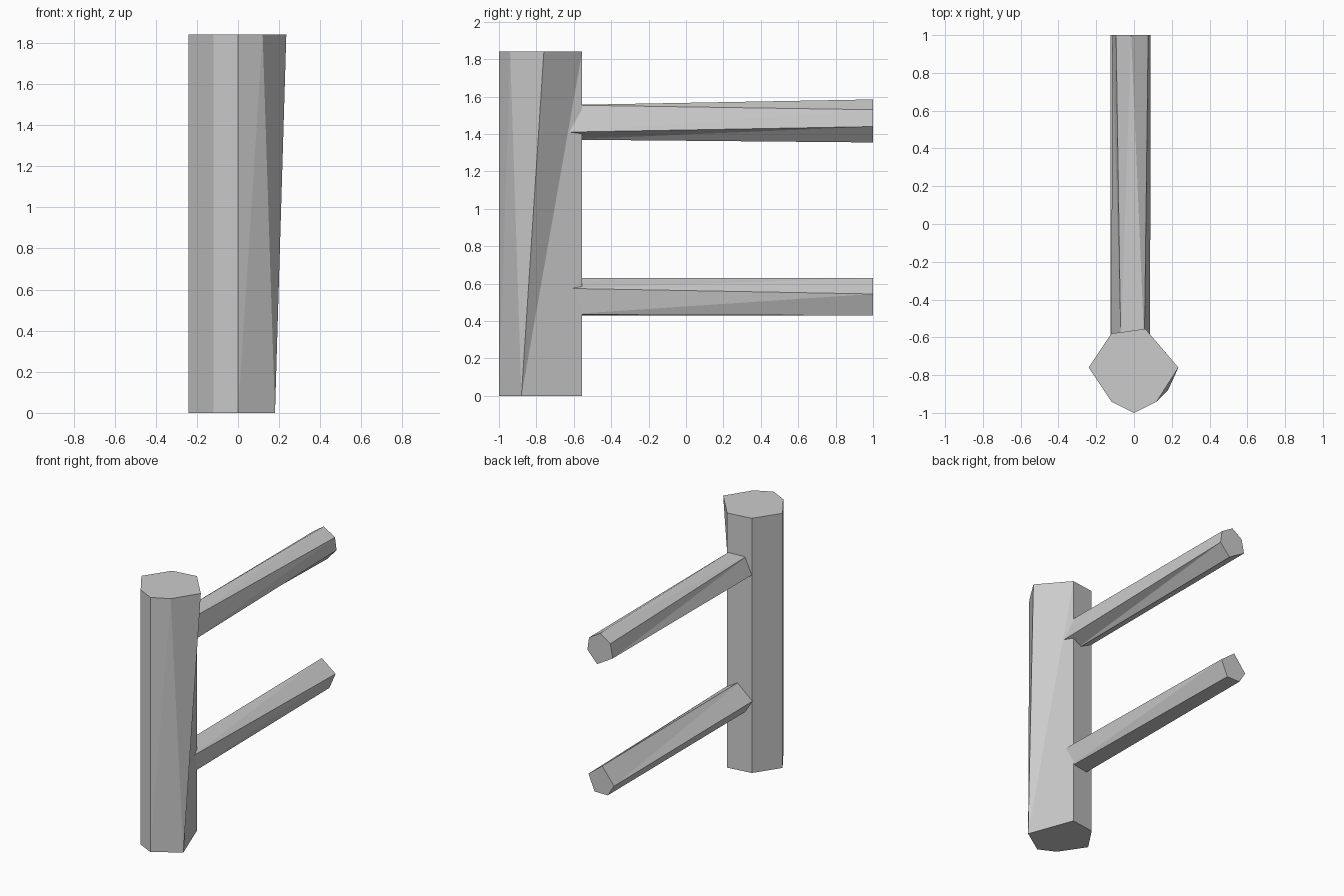
import bpy, bmesh

if "Cube" in bpy.data.objects:
    bpy.data.objects.remove(bpy.data.objects["Cube"])


def loft(name, ring_a, ring_b):
    """Closed low-poly solid between two rings of equal count."""
    bm = bmesh.new()
    a = [bm.verts.new(p) for p in ring_a]
    b = [bm.verts.new(p) for p in ring_b]
    n = len(a)
    for i in range(n):
        j = (i + 1) % n
        if ring_a[i] != ring_a[j]:
            bm.faces.new((a[i], a[j], b[j]))
        if ring_b[i] != ring_b[j]:
            bm.faces.new((a[i], b[j], b[i]))
    bm.faces.new(a)
    bm.faces.new(b)
    # repeated ring points collapse to one corner
    bmesh.ops.remove_doubles(bm, verts=bm.verts, dist=0.0005)
    bmesh.ops.recalc_face_normals(bm, faces=bm.faces)
    mesh = bpy.data.meshes.new(name)
    bm.to_mesh(mesh)
    bm.free()
    obj = bpy.data.objects.new(name, mesh)
    bpy.context.collection.objects.link(obj)
    return obj


def rail(name, near, far):
    """Rail along y from inside the post to the open end."""
    return loft(name, [(x, -0.65, z) for x, z in near],
                [(x, 1.0, z) for x, z in far])


# Upright post: seven-sided top, six-sided foot
shared = [(0, -1), (-0.12, -0.94), (-0.24, -0.76), (-0.12, -0.58)]
top = [(0.06, -0.555), (0.235, -0.76), (0.12, -0.94)] + shared
foot = [(0.06, -0.555), (0.18, -0.88), (0.18, -0.88)] + shared
loft("post", [(x, y, 1.84) for x, y in top], [(x, y, 0) for x, y in foot])

# Upper rail: five sides at the post, six at the free end
rail("upper_rail",
     [(0.055, 1.555), (-0.07, 1.55), (-0.07, 1.55), (-0.12, 1.43),
      (-0.015, 1.37), (0.085, 1.41)],
     [(0.075, 1.53), (-0.015, 1.585), (-0.095, 1.53), (-0.115, 1.43),
      (0.01, 1.355), (0.088, 1.44)])

# Lower rail: five sides throughout
rail("lower_rail",
     [(-0.015, 0.63), (-0.125, 0.52), (-0.07, 0.43), (0.055, 0.435), (0.08, 0.575)],
     [(-0.03, 0.63), (-0.125, 0.51), (-0.075, 0.43), (0.03, 0.43), (0.08, 0.545)])
